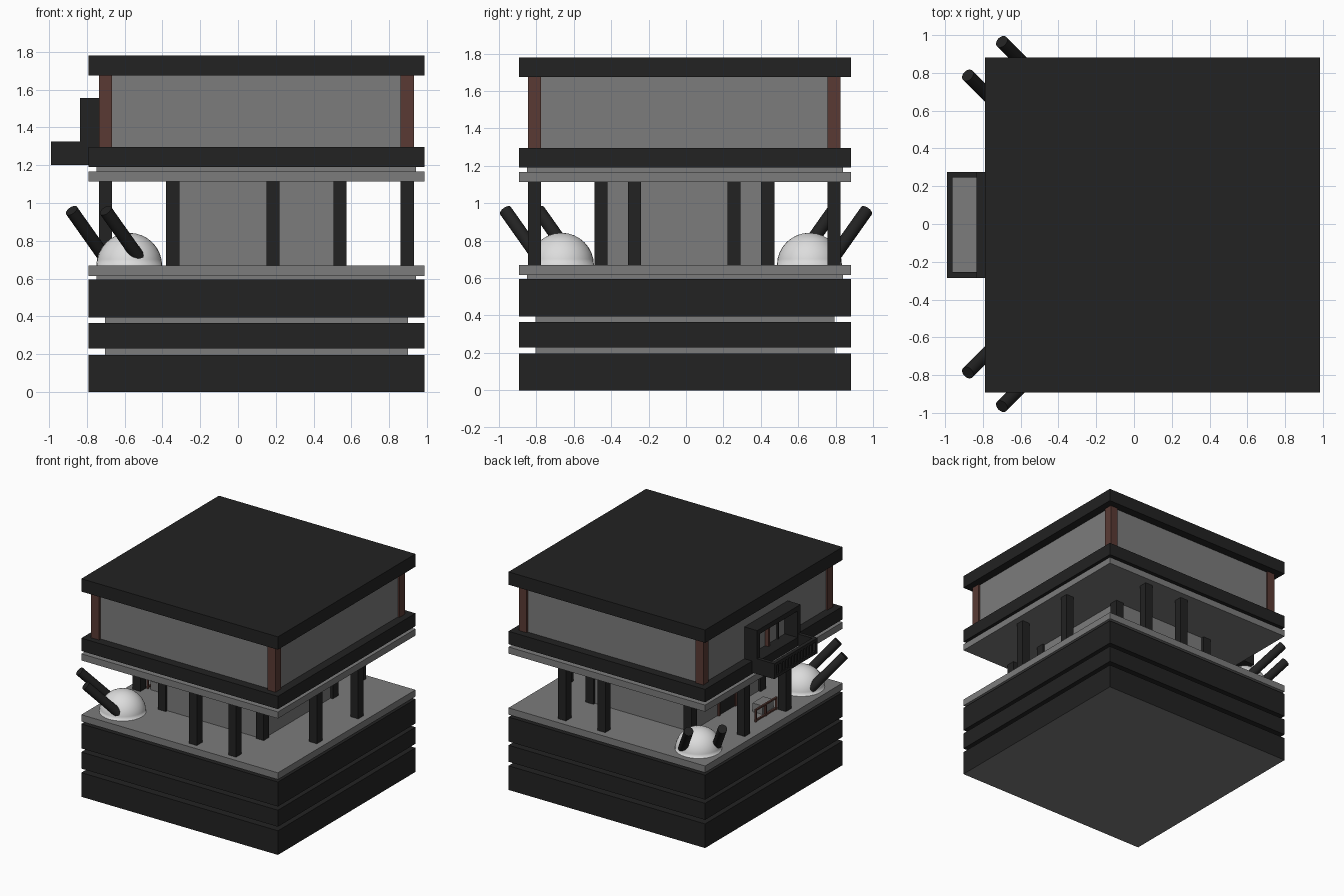
import bpy, bmesh, math
from mathutils import Vector

if "Cube" in bpy.data.objects:
    bpy.data.objects.remove(bpy.data.objects["Cube"])


def mat(name, c):
    m = bpy.data.materials.new(name)
    m.diffuse_color = (*c, 1)
    m.use_nodes = True
    m.node_tree.nodes["Principled BSDF"].inputs["Base Color"].default_value = m.diffuse_color
    return m


DARK = mat("charcoal", (0.016, 0.016, 0.016))
GREY = mat("concrete grey", (0.2, 0.2, 0.2))
BROWN = mat("red brown", (0.1, 0.042, 0.034))
WHITE = mat("dome white", (0.72, 0.72, 0.72))


def finish(name, bm, m):
    me = bpy.data.meshes.new(name)
    bm.to_mesh(me)
    bm.free()
    me.materials.append(m)
    ob = bpy.data.objects.new(name, me)
    bpy.context.collection.objects.link(ob)
    return ob


def box(name, x0, x1, y0, y1, z0, z1, m):
    bm = bmesh.new()
    bmesh.ops.create_cube(bm, size=1)
    for v in bm.verts:
        v.co = Vector((x1 if v.co.x > 0 else x0,
                       y1 if v.co.y > 0 else y0,
                       z1 if v.co.z > 0 else z0))
    return finish(name, bm, m)


# square floor plates: name, inset from the outer edge, z range, colour
X0, X1, Y0, Y1 = -0.79, 0.985, -0.892, 0.882
PLATES = [
    ("base_slab", 0, 0, 0.197, DARK),
    ("base_recess", 0.087, 0.197, 0.23, GREY),
    ("middle_slab", 0, 0.23, 0.365, DARK),
    ("middle_recess", 0.087, 0.365, 0.395, GREY),
    ("upper_base_slab", 0, 0.395, 0.595, DARK),
    ("terrace_recess", 0.043, 0.595, 0.615, GREY),
    ("terrace_floor", 0, 0.615, 0.67, GREY),
    ("terrace_ceiling", 0, 1.113, 1.167, GREY),
    ("ceiling_recess", 0.043, 1.167, 1.19, GREY),
    ("upper_floor_slab", 0, 1.19, 1.295, DARK),
    ("upper_wall", 0.07, 1.295, 1.675, GREY),
    ("roof_slab", 0, 1.675, 1.78, DARK),
]
for name, i, z0, z1, m in PLATES:
    ob = box(name, X0 + i, X1 - i, Y0 + i, Y1 - i, z0, z1, m)
    if name == "base_slab":  # grey underside
        ob.data.materials.append(GREY)
        for p in ob.data.polygons:
            if p.normal.z < -0.5:
                p.material_index = 1

# brown corner posts of the upper storey
for x in (-0.735, 0.86):
    for y in (-0.845, 0.757):
        box("corner_post", x, x + 0.07, y, y + 0.07, 1.295, 1.675, BROWN)

# central core and terrace columns
box("core_wall", -0.36, 0.555, -0.47, 0.45, 0.67, 1.113, GREY)
COLS = [(x, y) for x in (-0.38, 0.505) for y in (-0.49, 0.402)]
COLS += [(x, y) for x in (0.15, 0.505) for y in (-0.845, 0.757)]
COLS += [(x, y) for x in (-0.735, 0.86) for y in (-0.31, 0.222)]
for x, y in COLS:
    box("terrace_column", x, x + 0.07, y, y + 0.07, 0.67, 1.113, DARK)

# entrance door on the core
box("door_panel", -0.366, -0.36, -0.1, 0.09, 0.67, 1.0, DARK)
for y in (-0.12, 0.09):
    box("door_jamb", -0.375, -0.35, y, y + 0.02, 0.67, 1.02, BROWN)
box("door_lintel", -0.375, -0.35, -0.1, 0.09, 1.0, 1.02, BROWN)

# low terrace railing beside the entrance
for z in (0.675, 0.76):
    box("railing_bar", -0.66, -0.645, -0.24, 0.04, z, z + 0.012, BROWN)
for y in (-0.24, -0.1, 0.028):
    box("railing_post", -0.66, -0.645, y, y + 0.012, 0.67, 0.772, BROWN)
box("terrace_bench", -0.62, -0.53, -0.24, -0.1, 0.67, 0.74, GREY)

# window bay frame above the entrance
FX0, FX1, BY0, BY1 = -0.835, -0.72, -0.285, 0.275
for y in (BY0, BY1 - 0.04):
    box("bay_side", FX0, FX1, y, y + 0.04, 1.2, 1.555, DARK)
box("bay_top", FX0, FX1, BY0 + 0.04, BY1 - 0.04, 1.515, 1.555, DARK)
box("bay_sill", FX0, FX1, BY0 + 0.04, BY1 - 0.04, 1.2, 1.30, DARK)
box("bay_mullion", -0.75, -0.72, -0.015, 0.01, 1.3, 1.515, BROWN)
box("bay_glazing_bar", -0.735, -0.72, -0.15, -0.14, 1.3, 1.515, DARK)

# balcony with a barred front
BX = -0.99
box("balcony_floor", BX, FX0, BY0, BY1, 1.2, 1.225, DARK)
box("balcony_deck", BX + 0.03, FX0, BY0 + 0.03, BY1 - 0.03, 1.225, 1.23, GREY)
for y in (BY0, BY1 - 0.03):
    box("balcony_side", BX, FX0, y, y + 0.03, 1.225, 1.325, DARK)
box("balcony_rail", BX, BX + 0.03, BY0 + 0.03, BY1 - 0.03, 1.3, 1.325, DARK)
for k in range(12):
    y = BY0 + 0.06 + k * 0.039
    box("balcony_bar", BX + 0.005, BX + 0.025, y, y + 0.016, 1.225, 1.3, DARK)

# domes with twin angled tubes on the two entrance-side corners
for s in (-1, 1):
    bm = bmesh.new()
    bmesh.ops.create_uvsphere(bm, u_segments=32, v_segments=16, radius=0.174)
    bmesh.ops.bisect_plane(bm, geom=bm.verts[:] + bm.edges[:] + bm.faces[:],
                           plane_co=(0, 0, 0), plane_no=(0, 0, -1), clear_outer=True)
    for f in bm.faces:
        f.smooth = True
    dome = finish("dome", bm, WHITE)
    dome.location = (-0.575, s * 0.663 - 0.003, 0.668)
    for tx, ty in ((-0.88, 0.787), (-0.70, 0.965)):
        tip = Vector((tx, s * ty, 0.96))
        d = Vector((0.5, -s * 0.5, -math.sqrt(0.5)))
        bm = bmesh.new()
        bmesh.ops.create_cone(bm, cap_ends=True, segments=24,
                              radius1=0.035, radius2=0.035, depth=0.36)
        for f in bm.faces:
            f.smooth = len(f.verts) == 4
        tube = finish("dome_tube", bm, DARK)
        tube.rotation_mode = 'QUATERNION'
        tube.rotation_quaternion = d.to_track_quat('Z', 'Y')
        tube.location = tip + d * 0.18
